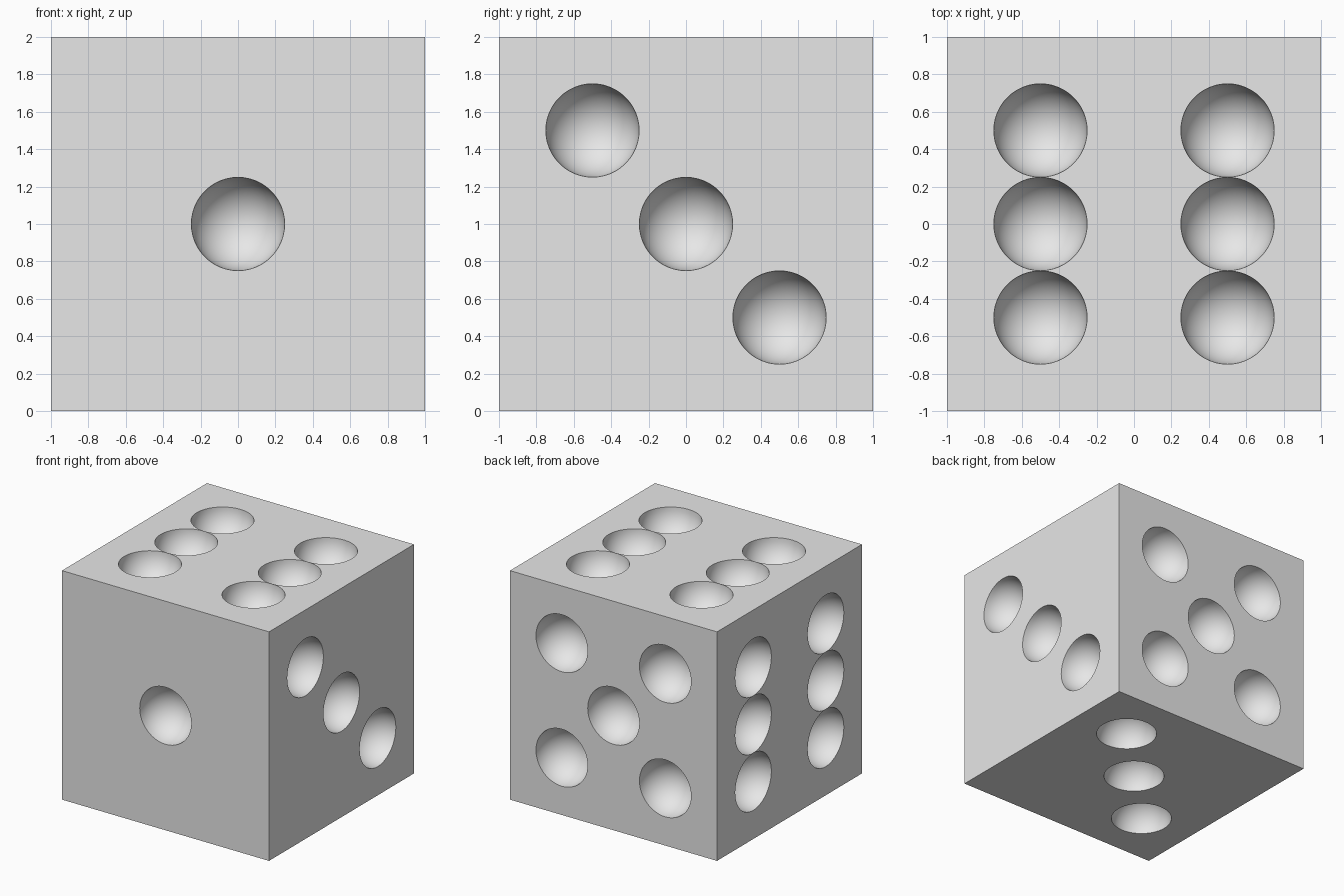
import bpy
import math
from mathutils import Vector

default = bpy.data.objects.get("Cube")
if default:
    bpy.data.objects.remove(default, do_unlink=True)

CENTRE = Vector((0, 0, 1))
PIP_RADIUS = 0.2495  # a hair under 0.25 so neighbouring pips never merge

# Single matt grey
grey = bpy.data.materials.new("light_grey")
grey.use_nodes = True
colour = (0.8, 0.8, 0.8, 1)
grey.diffuse_color = colour
grey.node_tree.nodes["Principled BSDF"].inputs["Base Color"].default_value = colour

# Pip layouts in each face's own two axes
one = [(0, 0)]
rising = [(-.5, -.5), (0, 0), (.5, .5)]
falling = [(-.5, .5), (0, 0), (.5, -.5)]
five = rising + [(-.5, .5), (.5, -.5)]
six = [(u, v) for u in (-.5, .5) for v in (-.5, 0, .5)]

X, Y, Z = Vector((1, 0, 0)), Vector((0, 1, 0)), Vector((0, 0, 1))
faces = [
    (-Y, X, Z, one),
    (Y, X, Z, five),
    (X, Y, Z, falling),
    (-X, Y, Z, six),
    (Z, X, Y, six),
    (-Z, X, Y, rising),
]

# Cube body
bpy.ops.mesh.primitive_cube_add(size=2, location=CENTRE)
die = bpy.context.object
die.name = "die_body"
die.data.materials.append(grey)

# Spherical cutters, poles along each face normal
cutters = []
for normal, across, up, layout in faces:
    for u, v in layout:
        bpy.ops.mesh.primitive_uv_sphere_add(
            segments=48, ring_count=24, radius=PIP_RADIUS,
            location=CENTRE + normal + across * u + up * v,
            rotation=normal.to_track_quat("Z", "Y").to_euler())
        ball = bpy.context.object
        ball.data.materials.append(grey)
        cutters.append(ball)

bpy.ops.object.select_all(action="DESELECT")
for ball in cutters:
    ball.select_set(True)
bpy.context.view_layer.objects.active = cutters[0]
bpy.ops.object.join()
cutter = bpy.context.object
cutter.name = "pip_cutter"
cutter.hide_render = True

# Scoop the pips out of the body
bpy.ops.object.select_all(action="DESELECT")
die.select_set(True)
bpy.context.view_layer.objects.active = die
scoop = die.modifiers.new("scoop_pips", "BOOLEAN")
scoop.operation = "DIFFERENCE"
scoop.solver = "EXACT"
scoop.object = cutter
bpy.ops.object.modifier_apply(modifier=scoop.name)
bpy.data.objects.remove(cutter, do_unlink=True)

# Smooth pips, crisp rims and edges
bpy.ops.object.shade_smooth_by_angle(angle=math.radians(30))
